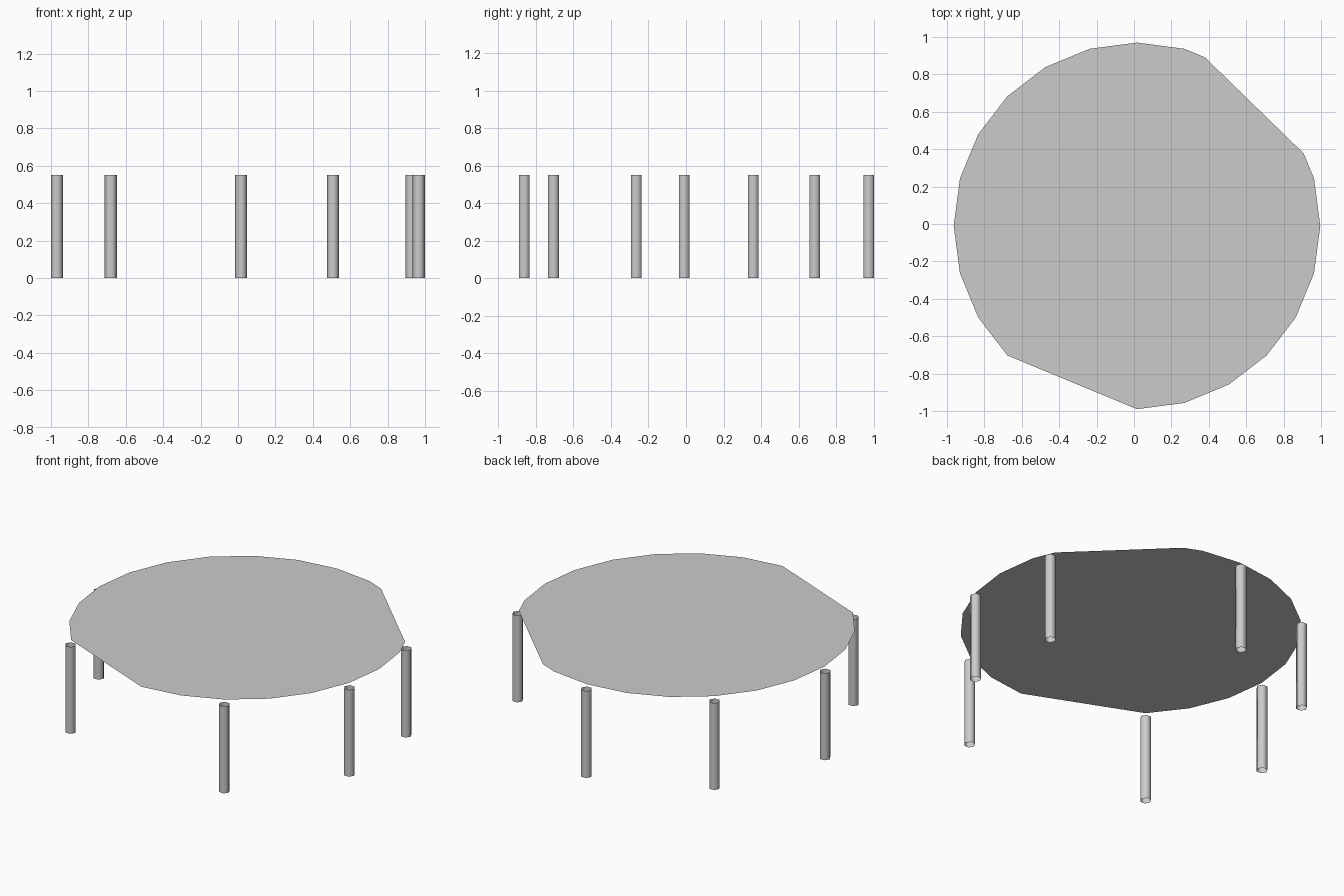
import bpy
import bmesh
from math import radians, cos, sin
from mathutils import Vector

cube = bpy.data.objects.get("Cube")
if cube:
    bpy.data.objects.remove(cube, do_unlink=True)

CENTRE = Vector((0.016, -0.01, 0))
RADIUS = 0.98
POST_HEIGHT = 0.55
TOP_Z = 0.578

grey = bpy.data.materials.new("light_grey")
grey.use_nodes = True
colour = (0.6, 0.6, 0.6, 1)
grey.diffuse_color = colour
grey.node_tree.nodes["Principled BSDF"].inputs["Base Color"].default_value = colour


def add_object(name, bm, smooth=False):
    mesh = bpy.data.meshes.new(name)
    for face in bm.faces:
        face.smooth = smooth
    bm.to_mesh(mesh)
    bm.free()
    mesh.materials.append(grey)
    obj = bpy.data.objects.new(name, mesh)
    bpy.context.collection.objects.link(obj)
    return obj


def on_circle(degrees, radius, z):
    a = radians(degrees)
    return CENTRE + Vector((radius * cos(a), radius * sin(a), z))


# Flat canopy sheet: 24-sided disc, one chord skipped at the front
bm = bmesh.new()
rim = [bm.verts.new(on_circle(a, RADIUS, TOP_Z))
       for a in range(0, 360, 15) if a not in (240, 255)]
bm.faces.new(rim)

# Second chord trimmed off the back left
p, q = Vector((0.37, 0.90, TOP_Z)), Vector((0.925, 0.36, TOP_Z))
edge = q - p
outward = Vector((-edge.y, edge.x, 0)).normalized()
bmesh.ops.bisect_plane(bm, geom=bm.verts[:] + bm.edges[:] + bm.faces[:],
                       plane_co=p, plane_no=outward, clear_outer=True)
add_object("canopy_sheet", bm)

# Open hexagonal tubes around the rim
for i, angle in enumerate((22, 90, 135, 180, 225, 300, 345), 1):
    bm = bmesh.new()
    bmesh.ops.create_cone(bm, cap_ends=False, segments=6, radius1=0.033,
                          radius2=0.033, depth=POST_HEIGHT)
    # Turn so that corners point along x
    first = bm.verts[:][0].co
    if abs(first.x) < 0.001:
        for v in bm.verts:
            v.co.x, v.co.y = -v.co.y, v.co.x
    post = add_object(f"post_{i}", bm, smooth=True)
    post.location = on_circle(angle, 0.984, POST_HEIGHT / 2)
